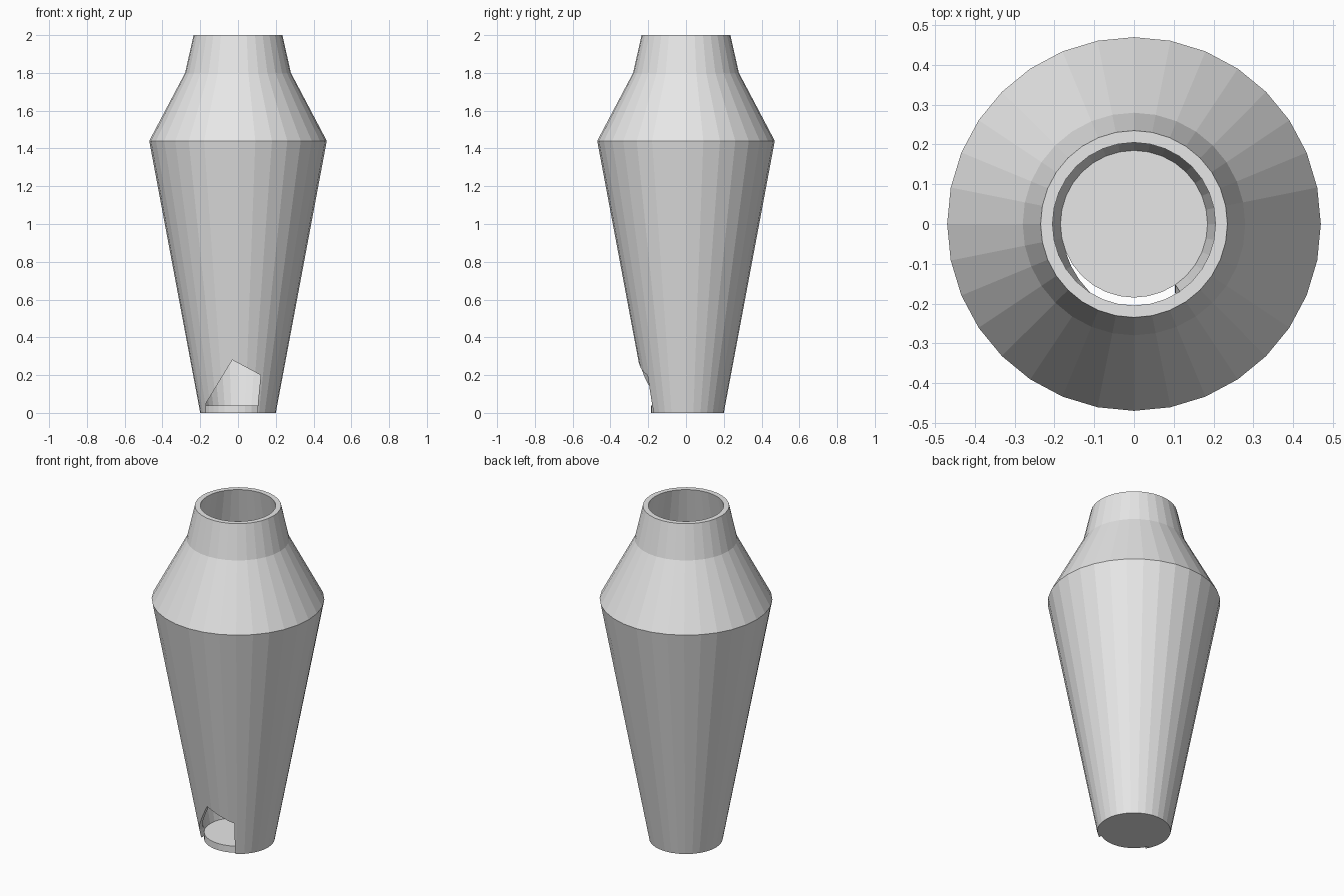
import bpy
import bmesh
import math
import random
from mathutils import Vector

random.seed(7)
SIDES = 32

if "Cube" in bpy.data.objects:
    bpy.data.objects.remove(bpy.data.objects["Cube"])

clay = bpy.data.materials.new("pale_grey_clay")
clay.use_nodes = True
clay.diffuse_color = (0.8, 0.8, 0.8, 1)
clay.node_tree.nodes["Principled BSDF"].inputs["Base Color"].default_value = (0.8, 0.8, 0.8, 1)


def make_object(name, bm):
    mesh = bpy.data.meshes.new(name)
    bm.to_mesh(mesh)
    mesh.materials.append(clay)
    obj = bpy.data.objects.new(name, mesh)
    bpy.context.scene.collection.objects.link(obj)
    return obj


def revolve(profile):
    """Turn a closed (radius, height) profile around the z axis."""
    bm = bmesh.new()
    rings = []
    for r, z in profile:
        ring = []
        for i in range(SIDES):
            a = math.tau * i / SIDES
            ring.append(bm.verts.new((r * math.cos(a), r * math.sin(a), z)))
        rings.append(ring)
    for k, low in enumerate(rings):
        high = rings[(k + 1) % len(rings)]
        for i in range(SIDES):
            j = (i + 1) % SIDES
            bm.faces.new((low[i], low[j], high[j], high[i]))
    bmesh.ops.recalc_face_normals(bm, faces=bm.faces)
    return bm


def prism(outline, y0, y1):
    """Extrude an (x, z) outline along y."""
    bm = bmesh.new()
    face = bm.faces.new([bm.verts.new((x, y0, z)) for x, z in outline])
    out = bmesh.ops.extrude_face_region(bm, geom=[face])
    moved = [v for v in out["geom"] if isinstance(v, bmesh.types.BMVert)]
    bmesh.ops.translate(bm, verts=moved, vec=(0, y1 - y0, 0))
    bmesh.ops.recalc_face_normals(bm, faces=bm.faces)
    return bm


def fracture(name, source, seeds):
    """Split a solid into one capped shard for each seed point."""
    for n, seed in enumerate(seeds):
        bm = source.copy()
        others = sorted((s for s in seeds if s is not seed), key=lambda s: (s - seed).length)
        for other in others:
            normal = (other - seed).normalized()
            cut = bmesh.ops.bisect_plane(
                bm, geom=bm.verts[:] + bm.edges[:] + bm.faces[:], dist=1e-5,
                plane_co=(seed + other) / 2, plane_no=normal, clear_outer=True)
            rim = [e for e in cut["geom_cut"]
                   if isinstance(e, bmesh.types.BMEdge) and e.is_boundary]
            if len(rim) > 2:
                bmesh.ops.triangle_fill(bm, edges=rim, use_beauty=True, normal=normal)
        if bm.faces:
            bmesh.ops.recalc_face_normals(bm, faces=bm.faces)
            make_object(f"{name}_{n + 1:02d}", bm)
        bm.free()


def seed_ring(radius, z, count, turn, spread):
    """Loosely spaced seed points around the axis."""
    points = []
    for i in range(count):
        a = turn + math.tau * (i + random.uniform(-0.22, 0.22)) / count
        h = z + random.uniform(-spread, spread)
        points.append(Vector((radius * math.cos(a), radius * math.sin(a), h)))
    return points


# Hollow wall: outside going up, then inside going down
wall = make_object("intact_wall", revolve([
    (0.20, 0), (0.47, 1.44), (0.28, 1.80), (0.235, 2.0),
    (0.205, 2.0), (0.25, 1.79), (0.437, 1.435), (0.185, 0.04), (0.185, 0)]))

# Missing shard at the front of the foot
gap = make_object("gap_cutter", prism(
    [(-0.17, -0.1), (0.10, -0.1), (0.105, 0.05), (0.12, 0.20), (-0.03, 0.28), (-0.17, 0.05)],
    -0.4, -0.04))
gap.hide_render = True
cut = wall.modifiers.new("gap", "BOOLEAN")
cut.operation = "DIFFERENCE"
cut.solver = "EXACT"
cut.object = gap
bpy.context.view_layer.update()
broken = bmesh.new()
broken.from_object(wall, bpy.context.evaluated_depsgraph_get())
for helper in (wall, gap):
    bpy.data.objects.remove(helper)

# Wall shards: large below, small near the neck
wall_seeds = []
for radius, z, count, turn, spread in (
        (0.27, 0.38, 4, 0.5, 0.05), (0.41, 1.18, 5, 0.2, 0.05),
        (0.42, 1.50, 9, 0.0, 0.05), (0.33, 1.72, 9, 0.4, 0.04),
        (0.23, 1.94, 9, 0.1, 0.03)):
    wall_seeds += seed_ring(radius, z, count, turn, spread)
fracture("wall_shard", broken, wall_seeds)

# Floor disc, cracked around a central shard
disc = bmesh.new()
bmesh.ops.create_cone(disc, cap_ends=True, segments=SIDES,
                      radius1=0.185, radius2=0.185, depth=0.04)
bmesh.ops.translate(disc, verts=disc.verts, vec=(0, 0, 0.02))
floor_seeds = [Vector((0.02, 0.04, 0.02))] + seed_ring(0.21, 0.02, 6, 0.3, 0)
fracture("floor_shard", disc, floor_seeds)
